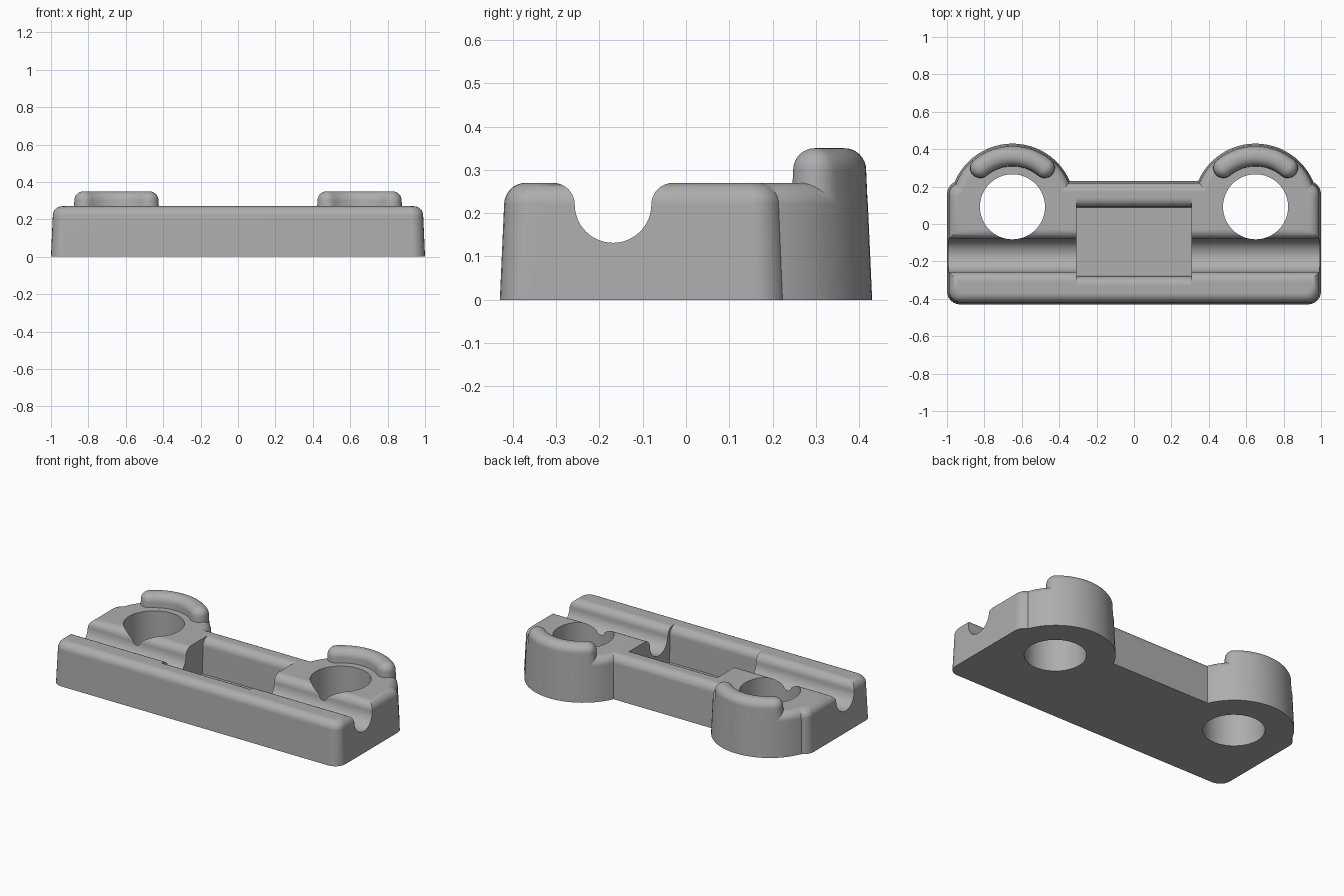
import bpy, bmesh
from math import sin, cos, pi, radians

if "Cube" in bpy.data.objects:
    bpy.data.objects.remove(bpy.data.objects["Cube"])

GREY = (0.42, 0.42, 0.42, 1)
mat = bpy.data.materials.new("plain_grey")
mat.use_nodes = True
mat.diffuse_color = GREY
mat.node_tree.nodes["Principled BSDF"].inputs["Base Color"].default_value = GREY

TOP, FILLET, DRAFT, STEPS = 0.27, 0.05, 0.045, 8
LOBE_X, LOBE_Y, LOBE_R, HOLE_R = 0.65, 0.095, 0.335, 0.174


def arc(cx, cy, r, a, b, n):
    """Points along an arc, angles in degrees."""
    return [(cx + r * cos(radians(a + (b - a) * i / n)),
             cy + r * sin(radians(a + (b - a) * i / n))) for i in range(n + 1)]


def skin(name, rings):
    """Closed solid through a stack of equal-length rings."""
    bm = bmesh.new()
    loops = [[bm.verts.new(p) for p in ring] for ring in rings]
    n = len(loops[0])
    for low, high in zip(loops, loops[1:]):
        for i in range(n):
            j = (i + 1) % n
            bm.faces.new((low[i], low[j], high[j], high[i]))
    bm.faces.new(loops[0][::-1])
    bm.faces.new(loops[-1])
    bmesh.ops.recalc_face_normals(bm, faces=bm.faces)
    mesh = bpy.data.meshes.new(name)
    bm.to_mesh(mesh)
    bm.free()
    mesh.materials.append(mat)
    obj = bpy.data.objects.new(name, mesh)
    bpy.context.collection.objects.link(obj)
    return obj


def rounded_loft(name, outline, z0, top):
    """Drafted walls with a filleted top rim; outline(inset) gives the plan."""
    levels = [(DRAFT * z0, z0)]
    for x, z in arc(0, top - FILLET, FILLET, 0, 90, STEPS):
        levels.append((DRAFT * (top - FILLET) + FILLET - x, z))
    return skin(name, [[(x, y, z) for x, y in outline(i)] for i, z in levels])


def bar_along_x(name, profile, x0, x1):
    return skin(name, [[(x, y, z) for y, z in profile] for x in (x0, x1)])


def combine(target, tool, operation):
    """Apply a boolean and drop the tool."""
    mod = target.modifiers.new("combine", 'BOOLEAN')
    mod.operation, mod.solver, mod.object = operation, 'EXACT', tool
    bpy.context.view_layer.objects.active = target
    bpy.ops.object.modifier_apply(modifier=mod.name)
    bpy.data.objects.remove(tool)


def block_outline(inset):
    r = 0.07 - inset * 0.6
    hx, y0, y1 = 1 - inset, -0.43 + inset, 0.23 - inset
    return (arc(hx - r, y1 - r, r, 0, 90, 6) + arc(r - hx, y1 - r, r, 90, 180, 6)
            + arc(r - hx, y0 + r, r, 180, 270, 6) + arc(hx - r, y0 + r, r, 270, 360, 6))


def lobe_outline(side):
    return lambda inset: arc(side * LOBE_X, LOBE_Y, LOBE_R - inset, 0, 360, 64)[:-1]


def ridge_outline(side):
    """Curved slot hugging the outer rim of a lobe, with round ends."""
    def outline(inset):
        cx, mid = side * LOBE_X, 0.268
        half = 0.0665 - inset
        ends = [arc(cx, LOBE_Y, mid, a, a, 1)[0] for a in (50, 130)]
        return (arc(cx, LOBE_Y, mid + half, 50, 130, 24)
                + arc(*ends[1], half, 130, 310, 12)[1:-1]
                + arc(cx, LOBE_Y, mid - half, 130, 50, 24)
                + arc(*ends[0], half, 230, 410, 12)[1:-1])
    return outline


# Main block with two round lobes at the back
body = rounded_loft("clamp_body", block_outline, 0, TOP)
for side in (-1, 1):
    combine(body, rounded_loft("lobe", lobe_outline(side), 0, TOP), 'UNION')


# Channels share a flared, rounded mouth
def channel(y0, y1, bottom):
    z = TOP - FILLET
    left = arc(y0 - FILLET, z, FILLET, 90, 0, STEPS)
    right = arc(y1 + FILLET, z, FILLET, 180, 90, STEPS)
    return [(y0 - FILLET, 0.5)] + left + bottom + right + [(y1 + FILLET, 0.5)]


# Long half-round groove
groove = channel(-0.257, -0.08, arc(-0.1685, TOP - FILLET, 0.0885, 180, 360, 24)[1:-1])
combine(body, bar_along_x("groove_cutter", groove, -1.2, 1.2), 'DIFFERENCE')

# Deep central pocket
pocket = channel(-0.28, 0.09, [(-0.275, 0.05), (0.085, 0.05)])
combine(body, bar_along_x("pocket_cutter", pocket, -0.307, 0.307), 'DIFFERENCE')

# Curved ridges and through holes
for side in (-1, 1):
    combine(body, rounded_loft("ridge", ridge_outline(side), 0.15, 0.35), 'UNION')
    ring = arc(side * LOBE_X, LOBE_Y - 0.003, HOLE_R, 0, 360, 64)[:-1]
    hole = skin("hole_cutter", [[(x, y, z) for x, y in ring] for z in (-0.1, 0.6)])
    combine(body, hole, 'DIFFERENCE')

# Smooth fillets, crisp edges
bpy.ops.object.select_all(action='DESELECT')
body.select_set(True)
bpy.context.view_layer.objects.active = body
bpy.ops.object.shade_smooth_by_angle(angle=radians(30))
weighted = body.modifiers.new("even_shading", 'WEIGHTED_NORMAL')
weighted.keep_sharp = True
